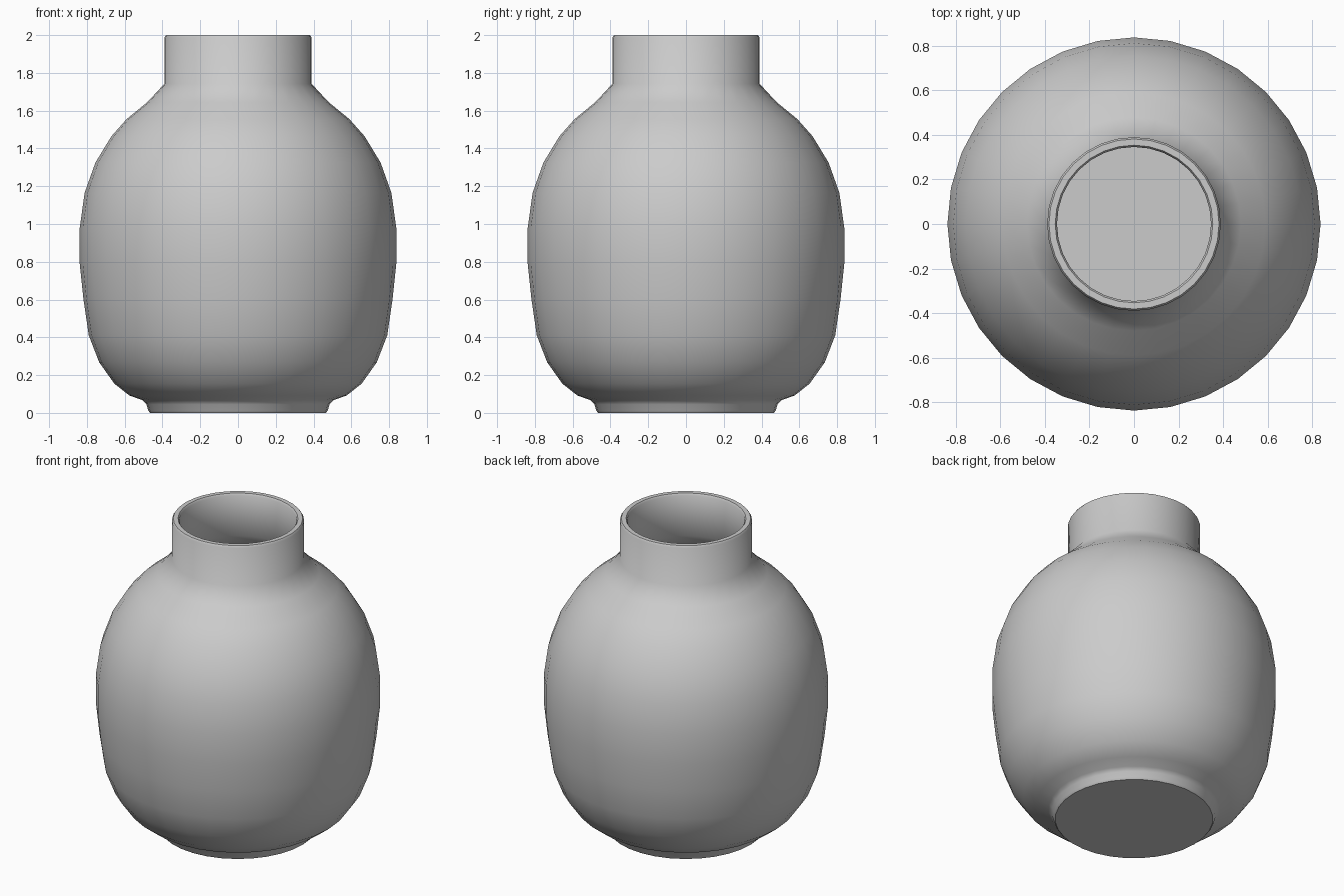
import bpy, bmesh
from math import sin, cos, pi, radians

if "Cube" in bpy.data.objects:
    bpy.data.objects.remove(bpy.data.objects["Cube"])

SIDES = 32

# Outer profile (radius, height), foot to rim
outer = [(0.465, 0.0), (0.475, 0.012), (0.485, 0.045), (0.505, 0.067), (0.575, 0.092),
         (0.655, 0.155), (0.735, 0.268), (0.79, 0.41), (0.818, 0.60), (0.838, 0.79),
         (0.838, 0.98), (0.812, 1.165), (0.755, 1.325), (0.67, 1.465), (0.59, 1.555),
         (0.48, 1.645), (0.39, 1.742), (0.39, 1.988), (0.382, 2.0)]

# Inner wall, rim down to the flat floor
inner = [(0.354, 2.0), (0.346, 1.988), (0.346, 1.725), (0.45, 1.612), (0.565, 1.52),
         (0.64, 1.435), (0.717, 1.305), (0.77, 1.155), (0.795, 0.975), (0.795, 0.79),
         (0.775, 0.60), (0.748, 0.42), (0.697, 0.29), (0.625, 0.188), (0.555, 0.133),
         (0.45, 0.1), (0.43, 0.05)]


def lathe(name, profile):
    """Spin a profile around z and close both ends with flat discs."""
    bm = bmesh.new()
    rings = []
    for r, z in profile:
        rings.append([bm.verts.new((r * cos(2 * pi * i / SIDES),
                                    r * sin(2 * pi * i / SIDES), z))
                      for i in range(SIDES)])
    for a, b in zip(rings, rings[1:]):
        for i in range(SIDES):
            j = (i + 1) % SIDES
            bm.faces.new((a[i], a[j], b[j], b[i]))
    bm.faces.new(rings[0][::-1])   # underside
    bm.faces.new(rings[-1])        # inside floor
    mesh = bpy.data.meshes.new(name)
    bm.to_mesh(mesh)
    bm.free()
    obj = bpy.data.objects.new(name, mesh)
    bpy.context.collection.objects.link(obj)
    return obj


# Hollow vase body
vase = lathe("vase", outer + inner)
bpy.context.view_layer.objects.active = vase
vase.select_set(True)
bpy.ops.object.shade_smooth_by_angle(angle=radians(50))
